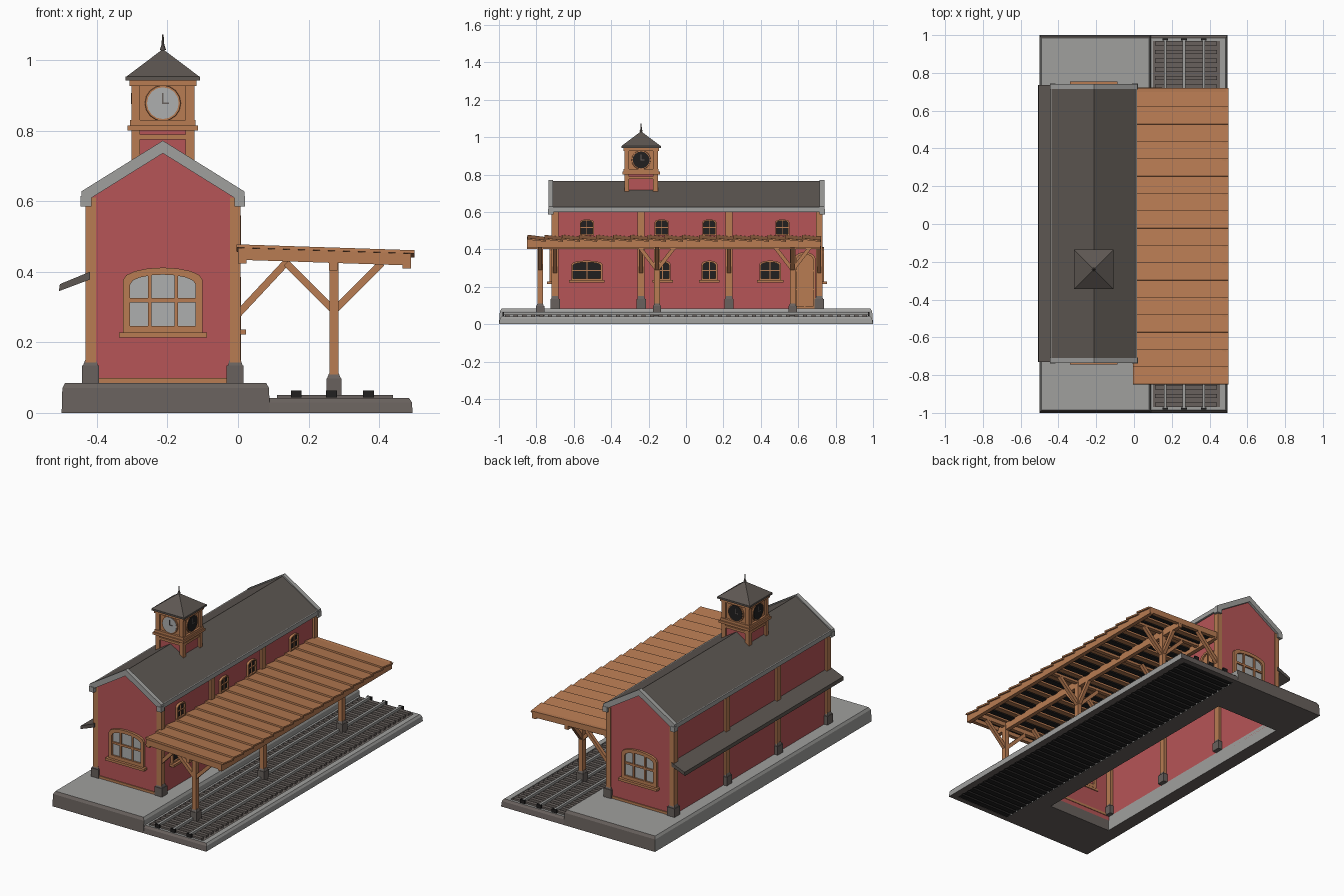
import bpy, bmesh
from math import pi, sin, cos, radians
from mathutils import Matrix, Vector

if "Cube" in bpy.data.objects:
    bpy.data.objects.remove(bpy.data.objects["Cube"])


def material(name, *rgb):
    m = bpy.data.materials.new(name)
    m.use_nodes = True
    m.diffuse_color = (*rgb, 1)
    m.node_tree.nodes["Principled BSDF"].inputs["Base Color"].default_value = (*rgb, 1)
    return m


RED = material("red plaster", 0.47, 0.09, 0.095)
WOOD = material("warm timber", 0.48, 0.2, 0.085)
ROOF = material("dark slate", 0.11, 0.095, 0.084)
STONE = material("pale stone", 0.35, 0.35, 0.34)
TAUPE = material("weathered stone", 0.14, 0.12, 0.11)
DARK = material("near black", 0.015, 0.014, 0.014)
GLASS = material("pale glass", 0.42, 0.43, 0.43)


class Part:
    """Collects simple solids into one named object."""
    def __init__(self, name, mat, place=Matrix()):
        self.name, self.mat, self.place = name, mat, place
        self.bm = bmesh.new()

    def box(self, centre, size, rot=Matrix()):
        m = Matrix.Translation(centre) @ rot @ Matrix.Diagonal((*size, 1))
        bmesh.ops.create_cube(self.bm, size=1, matrix=m)
        return self

    def strut(self, a, b, w):
        a, b = Vector(a), Vector(b)
        rot = (b - a).to_track_quat('Z', 'Y').to_matrix().to_4x4()
        return self.box((a + b) / 2, (w, w, (b - a).length), rot)

    def cone(self, centre, r1, r2, h, sides, rot=Matrix()):
        bmesh.ops.create_cone(self.bm, cap_ends=True, segments=sides, radius1=r1, radius2=r2,
                              depth=h, matrix=Matrix.Translation(centre) @ rot)
        return self

    def loft(self, loops, ring=False, caps=False):
        rows = [[self.bm.verts.new(p) for p in loop] for loop in loops]
        pairs = list(zip(rows, rows[1:])) + ([(rows[-1], rows[0])] if ring else [])
        for a, b in pairs:
            for i in range(len(a)):
                j = (i + 1) % len(a)
                self.bm.faces.new((a[i], a[j], b[j], b[i]))
        if caps:
            self.bm.faces.new(rows[0])
            self.bm.faces.new(rows[-1])
        return self

    def prism(self, profile, y0, y1):
        return self.loft([[(x, y, z) for x, z in profile] for y in (y0, y1)], caps=True)

    def done(self):
        bmesh.ops.recalc_face_normals(self.bm, faces=self.bm.faces)
        me = bpy.data.meshes.new(self.name)
        self.bm.to_mesh(me)
        self.bm.free()
        me.transform(self.place)
        me.materials.append(self.mat)
        ob = bpy.data.objects.new(self.name, me)
        bpy.context.collection.objects.link(ob)
        return ob


def rect(x0, x1, y, z, cy=0.0):
    return [(x0, cy - y, z), (x1, cy - y, z), (x1, cy + y, z), (x0, cy + y, z)]


# Platform and track bed: rims with an open middle, weathered ends
rims = {
    "platform": [rect(-.5, .09, 1, 0), rect(-.498, .088, .995, .07), rect(-.49, .08, .985, .085),
                 rect(-.42, -.005, .72, .085), rect(-.42, -.005, .72, 0)],
    "track_bed": [rect(.085, .495, 1, 0), rect(.085, .493, .995, .03), rect(.085, .485, .985, .042),
                  rect(.1, .455, .97, .042), rect(.1, .455, .97, 0)]}
for name, loops in rims.items():
    ob = Part(name, STONE).loft(loops, ring=True).done()
    ob.data.materials.append(TAUPE)
    for f in ob.data.polygons:
        if abs(f.normal.y) > .7 or f.normal.z < -.7:
            f.material_index = 1
Part("ballast", TAUPE).box((.278, 0, .03), (.36, 1.95, .016)).done()
sleepers, under = Part("sleepers", TAUPE), Part("bed_underside_ribs", DARK)
for i in range(43):
    y = (i - 21) * .0455
    sleepers.box((.275, y, .043), (.33, .022, .016))
    under.box((.278, y, .012), (.356, .03, .02))
sleepers.done()
under.done()
rails, chairs = Part("rails", STONE), Part("rail_end_chairs", DARK)
for x in (.165, .265, .37):
    rails.box((x, 0, .056), (.014, 1.95, .016))
    for side in (-1, 1):
        chairs.box((x, side * .977, .054), (.03, .01, .02))
rails.done()
chairs.done()

# Hollow walls, open underneath
MID = -.213
walls = Part("walls", RED).prism([(-.42, .06), (-.42, .612), (MID, .745), (-.006, .612), (-.006, .06)], -.715, .725)
walls.bm.faces.ensure_lookup_table()
bmesh.ops.delete(walls.bm, geom=[f for f in walls.bm.faces if f.calc_center_median().z < .1], context='FACES')
walls.done()
Part("wall_skirting", WOOD).box((MID, -.716, .092), (.4, .008, .014)).box((MID, .726, .092), (.4, .008, .014)).done()

# Timber wall posts on stone feet
posts, feet = Part("wall_posts", WOOD), Part("wall_post_feet", TAUPE)
for y in (-.7, -.24, .23, .712):
    for x in (-.418, -.008):
        posts.box((x, y, .35), (.03, .036, .52))
        feet.box((x, y, .11), (.048, .05, .05))
        feet.cone((x, y, .142), .03, .022, .016, 4, Matrix.Rotation(pi / 4, 4, 'Z'))
posts.done()
feet.done()


# Roof, gable trim and eaves
def chevron(half, eave, ridge, thick):
    return [(MID - half, eave), (MID, ridge), (MID + half, eave),
            (MID + half, eave - thick), (MID, ridge - thick), (MID - half, eave - thick)]


Part("main_roof", ROOF).prism(chevron(.226, .625, .765, .025), -.72, .73).done()
trim = Part("gable_trim", STONE)
for y0, y1 in ((-.735, -.71), (.715, .74)):
    trim.prism(chevron(.231, .628, .772, .036), y0, y1)
    for s in (-1, 1):
        trim.box((MID + s * .218, (y0 + y1) / 2, .6), (.03, .03, .03))
trim.done()
eaves = Part("eave_boards", STONE)
for s in (-1, 1):
    eaves.box((MID + s * .224, .005, .613), (.012, 1.45, .026))
eaves.done()

# Lean-to awning on the left wall
Part("left_awning", ROOF).prism([(-.42, .378), (-.42, .4), (-.505, .365), (-.508, .345)], -.73, .735).done()


# Arched windows and door, built facing the front and turned to their wall
def arch(w, h, rise, y):
    top = [(w / 2 * cos(pi * i / 8), y, h - rise + rise * sin(pi * i / 8)) for i in range(9)]
    return [(-w / 2, y, 0), (w / 2, y, 0)] + top


def opening(name, loc, turn, w, h, rise, t, fill, cols, rows, sill=True):
    place = Matrix.Translation(loc) @ Matrix.Rotation(radians(turn), 4, 'Z')

    def inner(y):
        return [(x * (1 - 2 * t / w), y, t + z * (1 - 2 * t / h)) for x, _, z in arch(w, h, rise, y)]
    frame = Part(name + "_frame", WOOD, place)
    frame.loft([arch(w, h, rise, .006), arch(w, h, rise, -.014), inner(-.014), inner(.006)], ring=True)
    for i in range(1, cols):
        frame.box((w * (i / cols - .5), -.006, h / 2), (t * .5, .012, h - t))
    for i in range(1, rows):
        frame.box((0, -.006, h * i / rows), (w - t, .012, t * .6))
    if sill:
        frame.box((0, -.012, -.006), (w + .025, .034, .014))
    frame.done()
    Part(name + "_panes", fill, place).loft([inner(-.001), inner(-.004)], caps=True).done()


opening("front_window", (MID, -.715, .227), 0, .225, .185, .035, .02, GLASS, 3, 2)
opening("back_window", (MID, .725, .227), 180, .225, .185, .035, .02, GLASS, 3, 2)
for i, (y, w) in enumerate([(-.53, .165), (-.125, .085), (.125, .085), (.45, .115)]):
    opening(f"lower_window_{i}", (-.006, y, .235), 90, w, .105, .02, .009, DARK, 2, 2)
for i, y in enumerate([-.53, -.13, .125, .515]):
    opening(f"upper_window_{i}", (-.006, y, .475), 90, .075, .085, .014, .007, DARK, 2, 2, False)
opening("platform_door", (-.006, .635, .085), 90, .115, .3, .035, .012, WOOD, 2, 3, False)

# Canopy: overlapping planks on a frame, falling slightly outwards
slope = Matrix.Rotation(radians(1.9), 4, 'Y')
lap = Matrix.Rotation(radians(-7), 4, 'X')
planks, gaps = Part("canopy_planks", WOOD), Part("canopy_shadow_slats", DARK)
COUNT = 17
step = 1.56 / COUNT
for i in range(COUNT):
    y = -.845 + step * (i + .5)
    planks.box((.248, y, .459), (.505, step * 1.08, .009), slope @ lap)
    gaps.box((.248, y, .444), (.47, step * .4, .008), slope)
planks.done()
gaps.done()
beams = Part("canopy_beams", WOOD)
for x, z in ((.012, .444), (.27, .424), (.478, .431)):
    beams.box((x, -.065, z), (.024, 1.57, .042))
for y in (-.84, -.78, -.155, .2, .57, .71):
    beams.box((.245, y, .443), (.49, .022, .034), slope)
beams.done()

# Canopy posts with braces
columns, bases = Part("canopy_posts", WOOD), Part("canopy_post_bases", TAUPE)
for y in (-.78, -.155, .57):
    columns.box((.272, y, .24), (.026, .03, .38))
    for s in (-1, 1):
        columns.strut((.272, y, .29), (.272 + s * .135, y, .425), .02)
        if y > -.5:
            columns.strut((.272, y, .29), (.272, y + s * .1, .42), .02)
    bases.box((.272, y, .07), (.042, .045, .055))
    bases.cone((.272, y, .104), .028, .02, .014, 4, Matrix.Rotation(pi / 4, 4, 'Z'))
for y in (-.7, -.24, .23, .712):
    columns.strut((0, y, .28), (.14, y, .43), .02)
columns.done()
bases.done()

# Clock tower
TY = -.24
Part("tower_lower_panels", RED).box((MID, TY, .7), (.155, .155, .2)).done()
tower = Part("tower_timber", WOOD)
tower.box((MID, TY, .875), (.16, .16, .14))
for sx in (-1, 1):
    for sy in (-1, 1):
        tower.box((MID + sx * .077, TY + sy * .077, .78), (.025, .025, .32))
for z, w, h in ((.782, .175, .014), (.808, .2, .014), (.822, .186, .016), (.935, .19, .016)):
    tower.box((MID, TY, z), (w, w, h))
tower.done()
square = Matrix.Rotation(pi / 4, 4, 'Z')
Part("tower_roof", ROOF).cone((MID, TY, .948), .149, .149, .01, 4, square) \
    .cone((MID, TY, .99), .147, .008, .074, 4, square).done()
Part("finial", TAUPE).cone((MID, TY, 1.045), .006, .002, .055, 8) \
    .cone((MID, TY, 1.035), .009, .005, .012, 8).done()

# Clock faces with hands and timber rings
flat = Matrix.Rotation(pi / 2, 4, 'X')
for name, turn, fill in (("front", 0, GLASS), ("right", 90, DARK), ("back", 180, DARK), ("left", 270, DARK)):
    place = Matrix.Translation((MID, TY, .878)) @ Matrix.Rotation(radians(turn), 4, 'Z')
    Part(name + "_clock_ring", WOOD, place).cone((0, -.081, 0), .052, .05, .01, 16, flat).done()
    Part(name + "_clock_dial", fill, place).cone((0, -.085, 0), .045, .045, .006, 16, flat).done()
    Part(name + "_clock_hands", TAUPE, place).box((0, -.0885, .014), (.004, .003, .03)) \
        .box((.008, -.0885, 0), (.02, .003, .004)).done()
